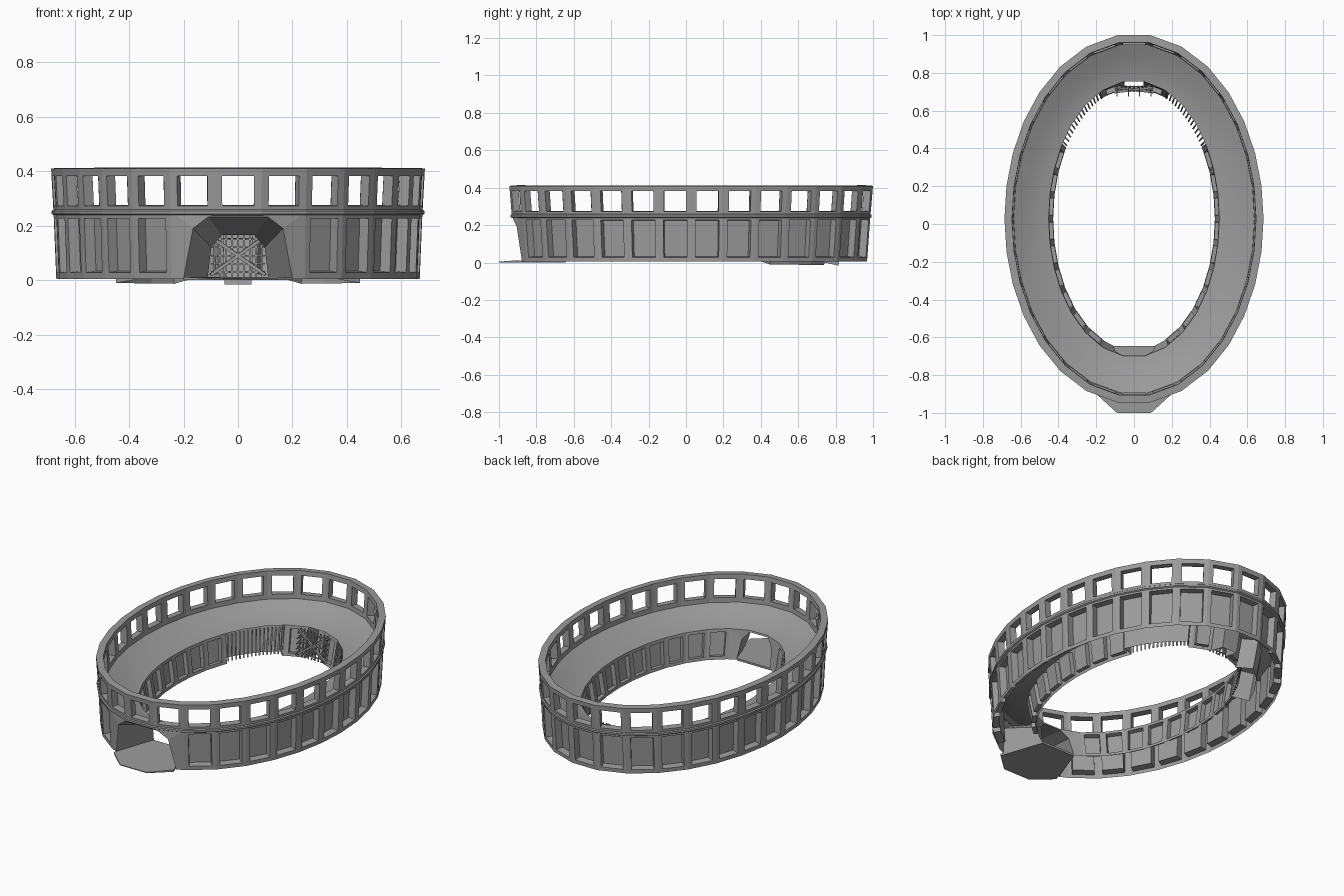
import bpy, bmesh, math
from mathutils import Vector

if "Cube" in bpy.data.objects:
    bpy.data.objects.remove(bpy.data.objects["Cube"])

BAYS, CY = 30, 0.0275
FRONT, BACK = (21, 22, 23), (7,)

stone = bpy.data.materials.new("grey_stone")
stone.use_nodes = True
stone.diffuse_color = (0.33, 0.33, 0.33, 1)
stone.node_tree.nodes["Principled BSDF"].inputs["Base Color"].default_value = (0.33, 0.33, 0.33, 1)


def finish(bm, name):
    mesh = bpy.data.meshes.new(name)
    bm.to_mesh(mesh)
    bm.free()
    mesh.materials.append(stone)
    obj = bpy.data.objects.new(name, mesh)
    bpy.context.collection.objects.link(obj)
    return obj


def equal_angles(rx, ry, count, fine=6000):
    """Ellipse parameters that give bays of equal length."""
    pts = [(rx * math.cos(k * math.tau / fine), ry * math.sin(k * math.tau / fine)) for k in range(fine + 1)]
    total = sum(math.dist(a, b) for a, b in zip(pts, pts[1:]))
    out, run = [], 0
    for k in range(fine):
        if len(out) < count and run >= total * len(out) / count - 1e-6:
            out.append(k * math.tau / fine)
        run += math.dist(pts[k], pts[k + 1])
    return out


ANGLES = equal_angles(0.68, 0.97, BAYS)


def oval(rx, ry, z, t):
    return Vector((rx * math.cos(t), CY + ry * math.sin(t), z))


def loft(rings, inward=False, skip=()):
    """Sheet through oval rings (rx, ry, z); returns the mesh and faces by bay."""
    bm = bmesh.new()
    rows = [[bm.verts.new(oval(*r, t)) for t in ANGLES] for r in rings]
    faces = {}
    for a, b in zip(rows, rows[1:]):
        for i in range(BAYS):
            if i in skip:
                continue
            j = (i + 1) % BAYS
            quad = [a[i], a[j], b[j], b[i]]
            faces[i] = bm.faces.new(quad[::-1] if inward else quad)
    bm.normal_update()
    return bm, faces


def bridge(name, a, b, flip=False):
    """Strip of quads between two open outlines."""
    bm = bmesh.new()
    va, vb = [bm.verts.new(p) for p in a], [bm.verts.new(p) for p in b]
    for i in range(len(a) - 1):
        quad = [va[i], va[i + 1], vb[i + 1], vb[i]]
        bm.faces.new(quad[::-1] if flip else quad)
    return finish(bm, name)


def bar(bm, p, q, width=0.006):
    """Square bar between two points."""
    p, q = Vector(p), Vector(q)
    d = q - p
    mat = d.to_track_quat('Z', 'Y').to_matrix().to_4x4()
    mat.translation = (p + q) / 2
    new = bmesh.ops.create_cube(bm, size=1)["verts"]
    bmesh.ops.scale(bm, vec=(width, width, d.length), verts=new)
    bmesh.ops.transform(bm, matrix=mat, verts=new)


# Outer lower wall with recessed bays
LOW, MID, TOP = (0.667, 0.948, 0.005), (0.677, 0.966, 0.25), (0.686, 0.98, 0.41)
bm, faces = loft([LOW, MID], skip=FRONT)
bmesh.ops.inset_individual(bm, faces=list(faces.values()), thickness=0.023, use_even_offset=True)
bmesh.ops.inset_individual(bm, faces=list(faces.values()), thickness=0.004, depth=-0.04)
finish(bm, "outer_wall")

# Open gallery with a window in every bay
bm, faces = loft([(0.677, 0.966, 0.245), TOP])
cut = list(faces.values())
bmesh.ops.inset_individual(bm, faces=cut, thickness=0.028, use_even_offset=True)
bmesh.ops.delete(bm, geom=cut, context='FACES')
gallery = finish(bm, "window_gallery")
mod = gallery.modifiers.new("thickness", 'SOLIDIFY')
mod.thickness, mod.offset = 0.04, -1

# Ledge between the wall and the gallery
bm, _ = loft([(0.676, 0.965, 0.238), (0.684, 0.973, 0.243), (0.684, 0.973, 0.254), (0.676, 0.965, 0.26)])
finish(bm, "ledge")

# Seating bowl
IN_LOW, IN_TOP = (0.428, 0.695, 0.005), (0.452, 0.732, 0.175)
bm, _ = loft([IN_TOP, (0.485, 0.77, 0.182), (0.535, 0.815, 0.196), (0.59, 0.875, 0.22), (0.655, 0.945, 0.252)], inward=True)
bowl = finish(bm, "seating_bowl")
for poly in bowl.data.polygons:
    poly.use_smooth = True

# Inner wall: recessed panels, and deep barred cells on both sides and at the back
CELLS = [(3, 4, 5), (9, 10, 11), BACK]
bm, faces = loft([IN_LOW, IN_TOP], inward=True, skip=FRONT)
deep = [i for c in CELLS for i in c]
panels = [f for i, f in faces.items() if i not in deep]
bmesh.ops.inset_individual(bm, faces=panels, thickness=0.018, use_even_offset=True)
bmesh.ops.inset_individual(bm, faces=panels, thickness=0.002, depth=-0.025)
for cell in CELLS:
    region = [faces[i] for i in cell]
    edge = 0.004 if cell == BACK else 0.015
    bmesh.ops.inset_region(bm, faces=region, thickness=edge, use_even_offset=True)
    bmesh.ops.inset_region(bm, faces=region, thickness=0.001, depth=-0.1)
finish(bm, "inner_wall")

# Cell bars
bm = bmesh.new()
for cell in CELLS[:2]:
    t0, t1 = ANGLES[cell[0]], ANGLES[cell[-1] + 1]
    for k in range(1, 16):
        t = t0 + (t1 - t0) * k / 16
        bar(bm, oval(0.43, 0.698, 0.015, t), oval(0.45, 0.728, 0.165, t), 0.008)
finish(bm, "cell_bars")

# Back gate: grid, crossed braces and spikes
bm = bmesh.new()


def gate_point(x, z, out=0.0):
    return (x, 0.70 + 0.18 * z - out, z)


for k in range(-4, 5):
    x = k * 0.022
    bar(bm, gate_point(x, 0.01), gate_point(x, 0.168))
for z in (0.03, 0.06, 0.09, 0.12, 0.15):
    bar(bm, gate_point(-0.1, z), gate_point(0.1, z))
    for k in range(-3, 4, 2):
        bar(bm, gate_point(k * 0.03, z), gate_point(k * 0.03, z, 0.03), 0.005)
for s in (-1, 1):
    bar(bm, gate_point(-0.1 * s, 0.02, 0.006), gate_point(0.1 * s, 0.16, 0.006), 0.012)
finish(bm, "back_gate")


# Front entrance: facades around the outer and inner openings, joined by a tunnel
def on_wall(low, top, x, z):
    f = (z - low[2]) / (top[2] - low[2])
    rx, ry = (low[i] + (top[i] - low[i]) * f for i in (0, 1))
    return Vector((x, CY - ry * math.sqrt(1 - (x / rx) ** 2), z))


def mirrored(half):
    return half + [(-x, z) for x, z in reversed(half)]


def surround(low, top):
    """Edge of the gap left by the removed front bays."""
    ts = [ANGLES[i] for i in (21, 22, 23, 24)]
    return [oval(*low, ts[0])] + [oval(*top, t) for t in ts] + [oval(*low, ts[3])]


outer_half = [(-0.2, 0.005), (-0.165, 0.19), (-0.11, 0.232)]
inner_half = [(-0.112, 0.005), (-0.098, 0.12), (-0.06, 0.165)]
outer_arch = [on_wall(LOW, MID, x, z) for x, z in mirrored(outer_half)]
inner_arch = [on_wall(IN_LOW, IN_TOP, x, z) for x, z in mirrored(inner_half)]
bridge("entrance_front", surround(LOW, MID), outer_arch, flip=True)
bridge("entrance_inside", surround(IN_LOW, IN_TOP), inner_arch)
bridge("entrance_tunnel", outer_arch, inner_arch, flip=True)

# Apron and tunnel floor
bm = bmesh.new()
outline = [(-0.09, -1.0), (0.09, -1.0), (0.2, -0.9), (0.112, -0.645), (-0.112, -0.645), (-0.2, -0.9)]
base = bm.faces.new([bm.verts.new((x, y, 0)) for x, y in outline])
up = bmesh.ops.extrude_face_region(bm, geom=[base])["geom"]
for v in up:
    if isinstance(v, bmesh.types.BMVert):
        v.co.z = 0.005 if v.co.y < -0.95 else 0.012
bmesh.ops.recalc_face_normals(bm, faces=bm.faces)
finish(bm, "entrance_apron")
